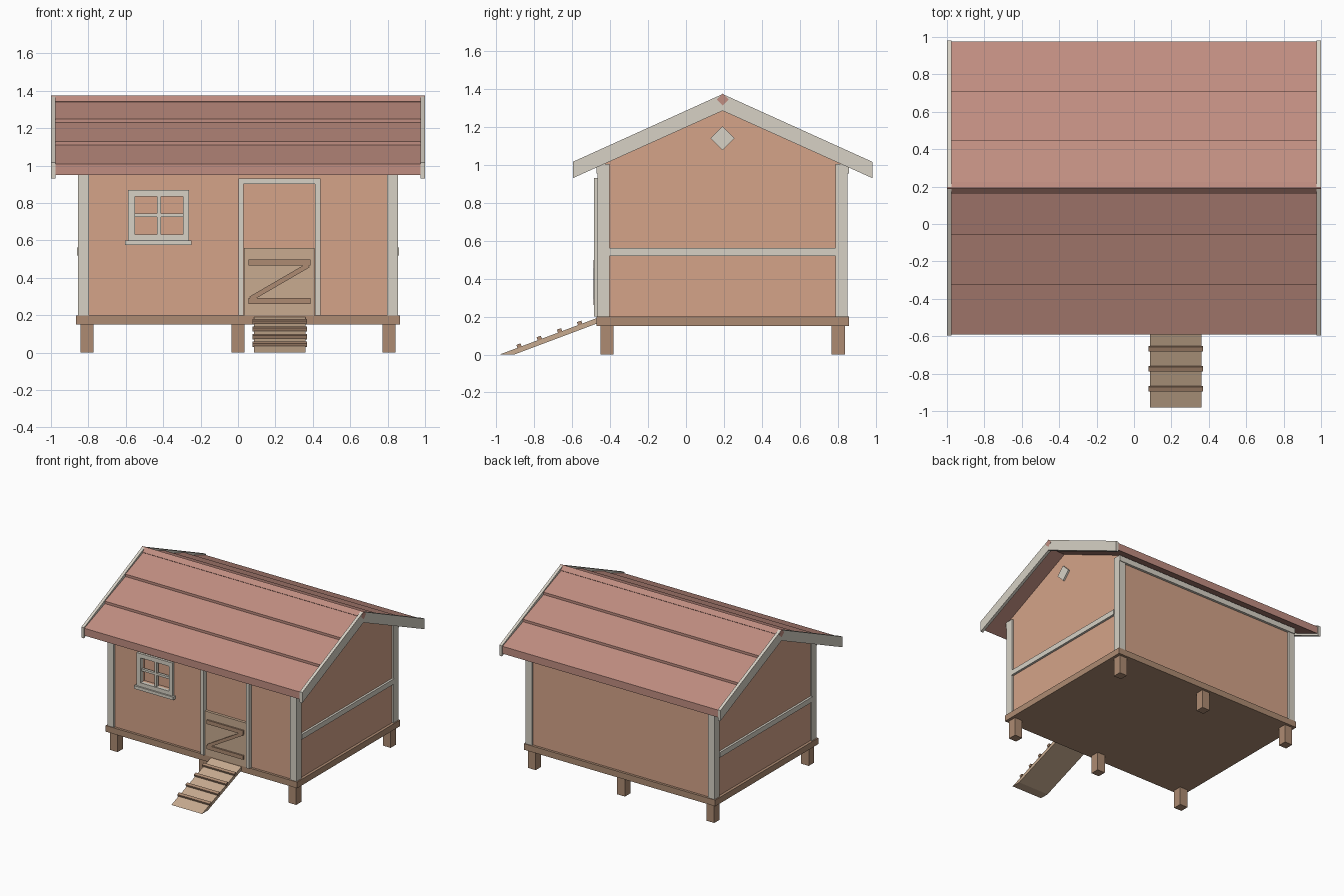
import bpy, bmesh, math
from mathutils import Matrix

if "Cube" in bpy.data.objects:
    bpy.data.objects.remove(bpy.data.objects["Cube"])

C = 0.193  # y of the ridge line and of the house centre


def material(name, rgb):
    m = bpy.data.materials.new(name)
    m.diffuse_color = (*rgb, 1)
    m.use_nodes = True
    m.node_tree.nodes["Principled BSDF"].inputs["Base Color"].default_value = m.diffuse_color
    return m


WALL = material("wall_paint", (0.66, 0.37, 0.25))
TRIM = material("trim_paint", (0.68, 0.64, 0.56))
ROOF = material("roof_red", (0.53, 0.27, 0.22))
WOOD = material("dark_wood", (0.42, 0.26, 0.17))
TAN = material("light_wood", (0.58, 0.41, 0.28))


def finish(name, bm, mat):
    bmesh.ops.recalc_face_normals(bm, faces=bm.faces)
    me = bpy.data.meshes.new(name)
    bm.to_mesh(me)
    bm.free()
    me.materials.append(mat)
    ob = bpy.data.objects.new(name, me)
    bpy.context.collection.objects.link(ob)
    return ob


def box(name, x, y, z, mat, axis=None, angle=0):
    """Box from ranges, optionally turned about its own centre."""
    bm = bmesh.new()
    bmesh.ops.create_cube(bm, size=1)
    m = Matrix.Translation([(a + b) / 2 for a, b in (x, y, z)])
    if axis:
        m = m @ Matrix.Rotation(angle, 4, axis)
    m = m @ Matrix.Diagonal([abs(b - a) for a, b in (x, y, z)] + [1])
    bm.transform(m)
    return finish(name, bm, mat)


def prism(name, yz, x, mat):
    """Extrude a side profile (y, z) along x."""
    bm = bmesh.new()
    face = bm.faces.new([bm.verts.new((x[0], p, q)) for p, q in yz])
    new = bmesh.ops.extrude_face_region(bm, geom=[face])["geom"]
    verts = [v for v in new if isinstance(v, bmesh.types.BMVert)]
    bmesh.ops.translate(bm, verts=verts, vec=(x[1] - x[0], 0, 0))
    return finish(name, bm, mat)


# Platform and legs
box("platform", (-0.865, 0.865), (C - 0.665, C + 0.665), (0.15, 0.2), WOOD)
for x in (-0.807, 0, 0.807):
    for y in (C - 0.61, C + 0.61):
        box("leg", (x - 0.035, x + 0.035), (y - 0.035, y + 0.035), (0, 0.16), WOOD)

# House body with a recessed window opening
F = C - 0.645  # front wall plane
house = prism("house_walls", [(F, 0.2), (C + 0.645, 0.2), (C + 0.645, 1.015),
                              (C, 1.31), (F, 1.015)], (-0.842, 0.842), WALL)
cutter = box("window_cutter", (-0.555, -0.29), (F - 0.1, F + 0.035), (0.63, 0.837), WALL)
cutter.hide_render = True
cutter.hide_set(True)
cut = house.modifiers.new("window", "BOOLEAN")
cut.object = cutter
cut.solver = "EXACT"

# Corner posts, eave trim, side belts and gable diamonds
for s in (-1, 1):
    for t in (-1, 1):
        box("corner_post", (s * 0.797, s * 0.855), (C + t * 0.595, C + t * 0.659), (0.2, 1.005), TRIM)
    box("eave_trim", (-0.855, 0.855), (C + s * 0.64, C + s * 0.665), (0.955, 1.0), TRIM)
    box("side_belt", (s * 0.83, s * 0.86), (C - 0.596, C + 0.596), (0.52, 0.562), TRIM)
    box("gable_diamond", (s * 0.83, s * 0.856), (C - 0.045, C + 0.045), (1.095, 1.185),
        TRIM, "X", math.pi / 4)

# Roof: three overlapping rows per side
rows = [(0.783, 0.95), (0.783, 1.01), (0.518, 1.11), (0.518, 1.13),
        (0.253, 1.23), (0.253, 1.25), (0, 1.35), (0, 1.306)]
for s, name in ((-1, "front_roof"), (1, "back_roof")):
    prism(name, [(C + s * d, z) for d, z in rows], (-0.978, 0.978), ROOF)
    for t in (-1, 1):
        prism("barge_board", [(C, 1.373), (C + s * 0.789, 1.016),
                              (C + s * 0.789, 0.93), (C, 1.285)], (t * 0.975, t * 0.999), TRIM)
box("ridge_cap", (-1, 1), (C - 0.0225, C + 0.0225), (1.3215, 1.3665), ROOF, "X", math.pi / 4)

# Window frame, glazing bars and sill
fy = (F - 0.018, F + 0.01)
for x in ((-0.588, -0.55), (-0.295, -0.262)):
    box("window_jamb", x, fy, (0.6, 0.87), TRIM)
for z in ((0.597, 0.632), (0.835, 0.87)):
    box("window_rail", (-0.55, -0.295), fy, z, TRIM)
box("window_bar_vertical", (-0.433, -0.413), (F - 0.01, F + 0.015), (0.63, 0.837), TRIM)
box("window_bar_horizontal", (-0.555, -0.29), (F - 0.008, F + 0.013), (0.725, 0.743), TRIM)
box("window_sill", (-0.603, -0.248), (F - 0.03, F + 0.01), (0.575, 0.6), TRIM)

# Door frame and half door with a Z brace
dy = (F - 0.033, F + 0.01)
for x in ((0.002, 0.03), (0.412, 0.44)):
    box("door_jamb", x, dy, (0.2, 0.93), TRIM)
box("door_head", (0.002, 0.44), dy, (0.903, 0.93), TRIM)
box("half_door", (0.033, 0.409), (F - 0.022, F + 0.005), (0.2, 0.56), TAN)
by = (F - 0.035, F - 0.015)
for z in ((0.26, 0.292), (0.465, 0.497)):
    box("door_brace", (0.057, 0.387), by, z, WOOD)
length = math.hypot(0.31, 0.18)
box("door_diagonal", (0.222 - length / 2, 0.222 + length / 2), by, (0.365, 0.391),
    WOOD, "Y", -math.atan2(0.18, 0.31))

# Ramp with cleats
prism("ramp", [(-0.982, 0), (-0.905, 0), (-0.47, 0.163), (-0.47, 0.192)], (0.085, 0.362), TAN)
slope = 0.192 / 0.512
for y in (-0.88, -0.773, -0.666, -0.56):
    z = (y + 0.982) * slope + 0.007
    box("ramp_cleat", (0.077, 0.368), (y - 0.012, y + 0.012), (z - 0.01, z + 0.01),
        WOOD, "X", math.atan(slope))
